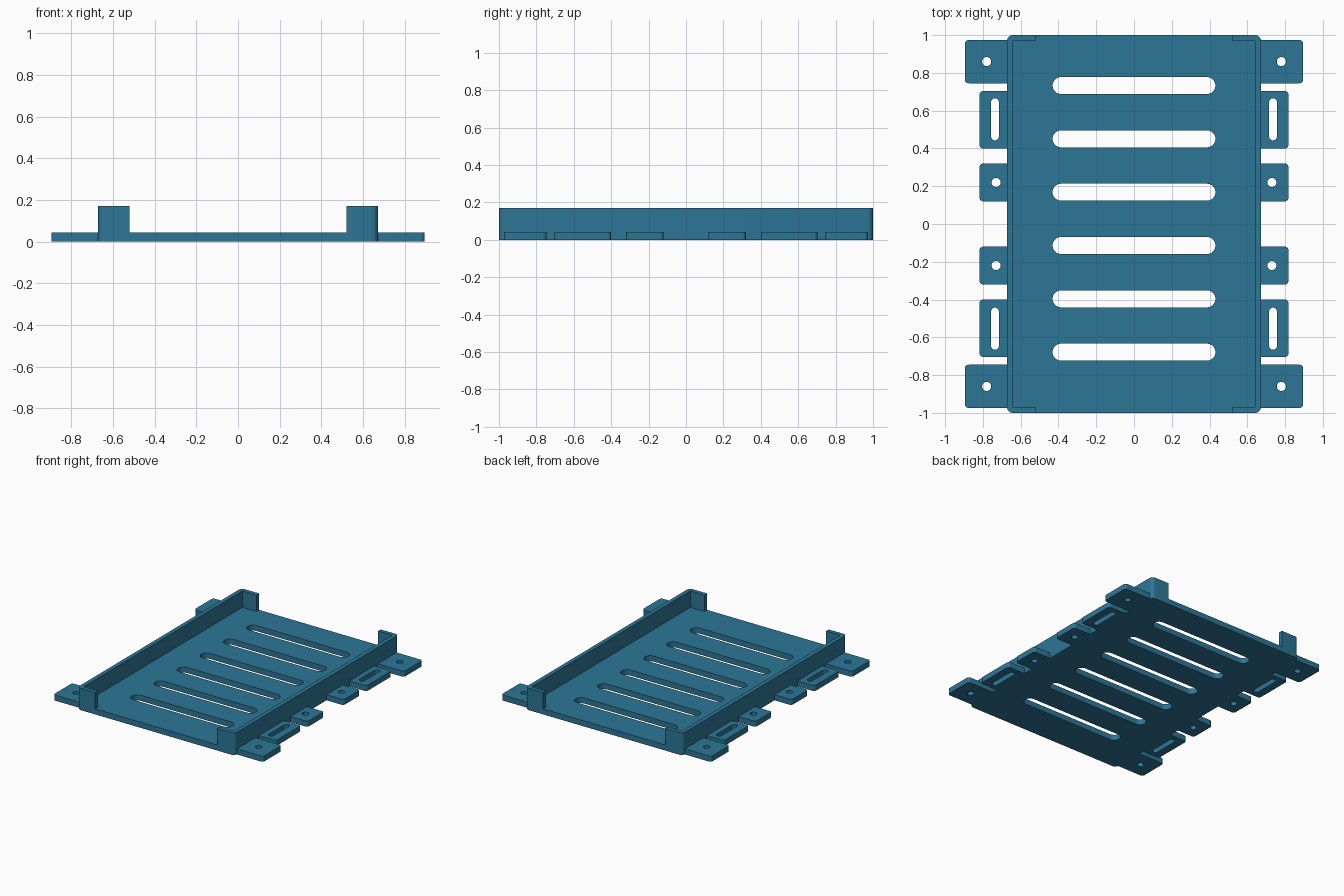
import bpy, bmesh, math

if "Cube" in bpy.data.objects:
    bpy.data.objects.remove(bpy.data.objects["Cube"])

FLOOR, WALL = 0.043, 0.17        # floor thickness, wall height
W, T, CLIP = 0.672, 0.032, 0.52  # half width, wall thickness, clip end

blue = bpy.data.materials.new("steel blue")
blue.diffuse_color = (0.026, 0.18, 0.305, 1)
blue.use_nodes = True
blue.node_tree.nodes["Principled BSDF"].inputs["Base Color"].default_value = blue.diffuse_color


def arc(cx, cy, r, a0, a1, n=8):
    """Points on an arc, angles in degrees."""
    return [(cx + r * math.cos(math.radians(a0 + (a1 - a0) * i / n)),
             cy + r * math.sin(math.radians(a0 + (a1 - a0) * i / n)))
            for i in range(n + 1)]


def circle(cx, cy, r):
    return arc(cx, cy, r, 0, 360, 32)[:-1]


def slot(cx, cy, length, width):
    """Rounded slot along the longer direction."""
    r = min(length, width) / 2
    if length > width:
        d = length / 2 - r
        return arc(cx + d, cy, r, -90, 90, 16) + arc(cx - d, cy, r, 90, 270, 16)
    d = width / 2 - r
    return arc(cx, cy + d, r, 0, 180, 16) + arc(cx, cy - d, r, 180, 360, 16)


def flip(pts, sx, sy):
    return [(x * sx, y * sy) for x, y in pts]


def plate(name, loops, height):
    """Extrude an outline (first loop) with holes (other loops) up from z = 0."""
    cu = bpy.data.curves.new(name, 'CURVE')
    cu.dimensions, cu.fill_mode, cu.extrude = '2D', 'BOTH', height / 2
    for pts in loops:
        sp = cu.splines.new('POLY')
        sp.points.add(len(pts) - 1)
        for p, (x, y) in zip(sp.points, pts):
            p.co = (x, y, 0, 1)
        sp.use_cyclic_u = True
    tmp = bpy.data.objects.new(name + "_outline", cu)
    bpy.context.collection.objects.link(tmp)
    dg = bpy.context.evaluated_depsgraph_get()
    me = bpy.data.meshes.new_from_object(tmp.evaluated_get(dg))
    bpy.data.objects.remove(tmp)
    bm = bmesh.new()
    bm.from_mesh(me)
    bmesh.ops.remove_doubles(bm, verts=bm.verts, dist=1e-5)
    bmesh.ops.translate(bm, verts=bm.verts, vec=(0, 0, height / 2))
    bmesh.ops.recalc_face_normals(bm, faces=bm.faces)
    bm.to_mesh(me)
    bm.free()
    me.materials.clear()
    me.materials.append(blue)
    ob = bpy.data.objects.new(name, me)
    bpy.context.collection.objects.link(ob)
    bpy.ops.object.select_all(action='DESELECT')
    ob.select_set(True)
    bpy.context.view_layer.objects.active = ob
    bpy.ops.object.shade_smooth_by_angle(angle=math.radians(30))
    return ob


# Floor between the walls, with six long vents
q = [(CLIP, -1), (CLIP, -1 + T), (W - T, -1 + T),
     (W - T, 1 - T), (CLIP, 1 - T), (CLIP, 1)]
outline = q + flip(q, -1, 1)[::-1]
vents = [slot(0, 0.733 - 0.2823 * i, 0.862, 0.09) for i in range(6)]
plate("floor", [outline] + vents, FLOOR)

# Side walls with returned corner clips
R = 0.03
wall = ([(CLIP, -1)] + arc(W - R, -1 + R, R, -90, 0) + arc(W - R, 1 - R, R, 0, 90)
        + [(CLIP, 1), (CLIP, 1 - T), (W - T, 1 - T), (W - T, -1 + T), (CLIP, -1 + T)])
for sx, side in ((1, "right"), (-1, "left")):
    plate(side + "_wall", [flip(wall, sx, 1)], WALL)


# Mounting tabs, mirrored to all four quarters
def tab(x1, y0, y1, r=0.02):
    return [(W, y0)] + arc(x1 - r, y0 + r, r, -90, 0) + arc(x1 - r, y1 - r, r, 0, 90) + [(W, y1)]


tabs = {
    "corner_tab": [tab(0.896, 0.745, 0.974), circle(0.78, 0.86, 0.024)],
    "slotted_tab": [tab(0.818, 0.40, 0.704), slot(0.736, 0.554, 0.041, 0.223)],
    "inner_tab": [tab(0.818, 0.12, 0.32), circle(0.73, 0.22, 0.024)],
}
for sx, side in ((1, "right"), (-1, "left")):
    for sy, end in ((1, "back"), (-1, "front")):
        for name, loops in tabs.items():
            plate(f"{end}_{side}_{name}", [flip(l, sx, sy) for l in loops], FLOOR)
